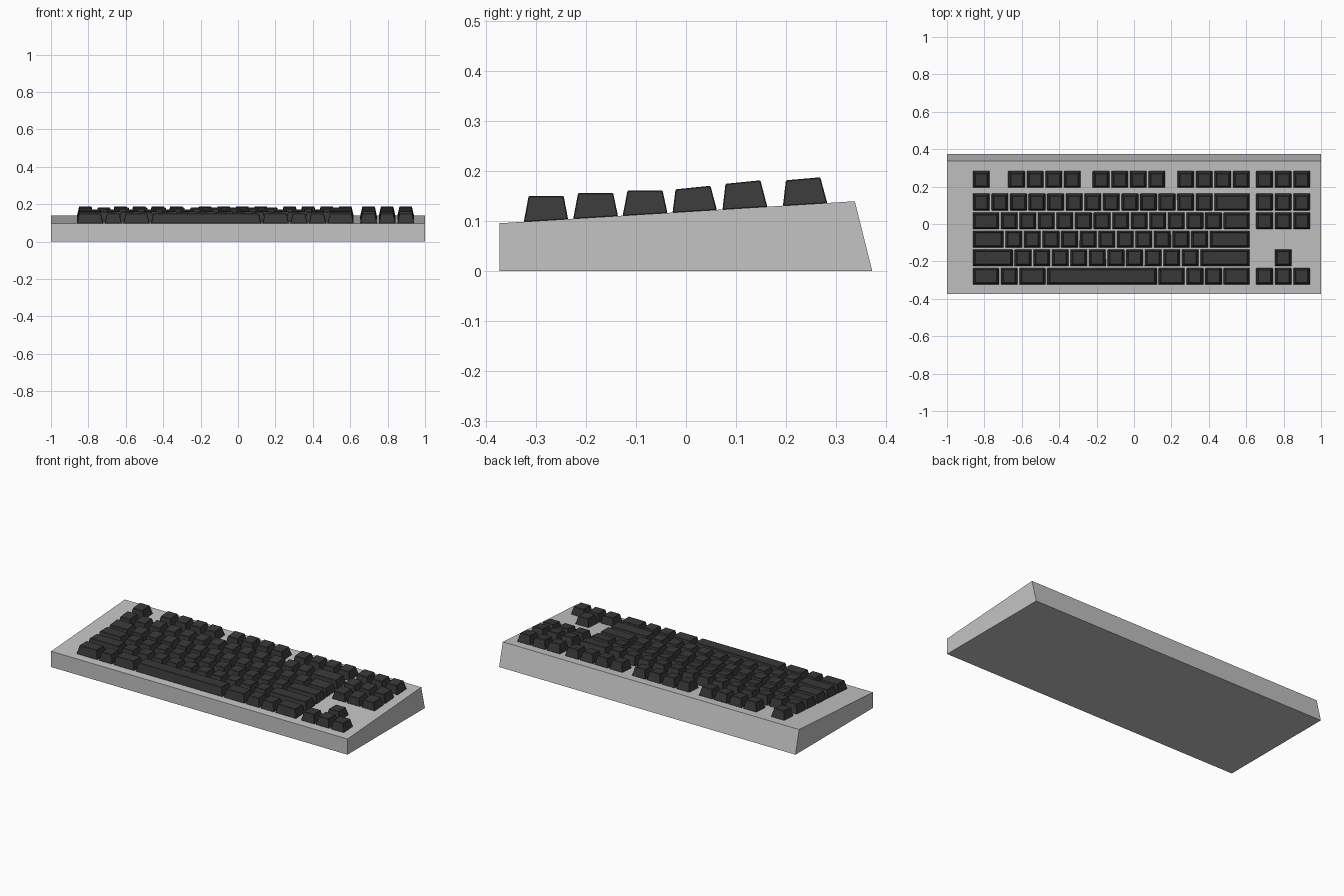
import bpy, bmesh

if "Cube" in bpy.data.objects:
    bpy.data.objects.remove(bpy.data.objects["Cube"])

U = 0.0993          # one key unit
GAP = 0.009         # space between keys
LEFT = -0.866       # left edge of the key field
NAV = 15.25         # navigation cluster start, in units


def material(name, v):
    m = bpy.data.materials.new(name)
    m.diffuse_color = (v, v, v, 1)
    m.use_nodes = True
    m.node_tree.nodes["Principled BSDF"].inputs["Base Color"].default_value = m.diffuse_color
    return m


case_grey = material("case light grey", 0.55)
key_grey = material("key charcoal", 0.04)


def finish(name, bm, mat):
    bmesh.ops.recalc_face_normals(bm, faces=bm.faces)
    me = bpy.data.meshes.new(name)
    bm.to_mesh(me)
    bm.free()
    me.materials.append(mat)
    ob = bpy.data.objects.new(name, me)
    bpy.context.collection.objects.link(ob)
    return ob


def plate_z(y):
    return 0.096 + (y + 0.373) * 0.062


# Wedge case: side profile spanned across x
bm = bmesh.new()
profile = [(-0.373, 0), (0.373, 0), (0.338, 0.14), (-0.373, 0.096)]
ends = [[bm.verts.new((x, y, z)) for y, z in profile] for x in (-1, 1)]
for e in ends:
    bm.faces.new(e)
for i in range(4):
    j = (i + 1) % 4
    bm.faces.new((ends[0][i], ends[0][j], ends[1][j], ends[1][i]))
finish("case", bm, case_grey)


def keycap(bm, start, width, base, top, ztop):
    x0, x1 = LEFT + start * U + GAP / 2, LEFT + (start + width) * U - GAP / 2
    i = 0.012
    lo = [bm.verts.new((x, y, plate_z(y) - 0.001)) for x, y in
          ((x0, base[0]), (x1, base[0]), (x1, base[1]), (x0, base[1]))]
    hi = [bm.verts.new((x, y, z)) for x, y, z in
          ((x0 + i, top[0], ztop[0]), (x1 - i, top[0], ztop[0]),
           (x1 - i, top[1], ztop[1]), (x0 + i, top[1], ztop[1]))]
    bm.faces.new(lo)
    bm.faces.new(hi)
    for a in range(4):
        b = (a + 1) % 4
        bm.faces.new((lo[a], lo[b], hi[b], hi[a]))


def run(start, widths):
    out = []
    for w in widths:
        out.append((start, w))
        start += w
    return out


nav3 = run(NAV, [1] * 3)
f_keys = sum((run(s, [1] * 4) for s in (1.9, 6.45, 11)), [(0, 1)])

# name, keys, base y range, top y range, top z front/back
rows = [
    ("space_row_keys", run(0, [1.5, 1, 1.5, 6, 1.5, 1, 1, 1.5]) + nav3,
     (-0.325, -0.236), (-0.315, -0.245), (0.151, 0.151)),
    ("shift_row_keys", run(0, [2.25] + [1] * 10 + [2.75]) + [(NAV + 1, 1)],
     (-0.226, -0.136), (-0.216, -0.146), (0.157, 0.157)),
    ("home_row_keys", run(0, [1.75] + [1] * 11 + [2.25]),
     (-0.127, -0.037), (-0.117, -0.047), (0.162, 0.162)),
    ("upper_row_keys", run(0, [1.5] + [1] * 12 + [1.5]) + nav3,
     (-0.027, 0.062), (-0.021, 0.049), (0.164, 0.171)),
    ("number_row_keys", run(0, [1] * 13 + [2]) + nav3,
     (0.073, 0.163), (0.079, 0.149), (0.175, 0.182)),
    ("function_row_keys", f_keys + nav3,
     (0.194, 0.283), (0.200, 0.269), (0.182, 0.188)),
]
for name, keys, base, top, ztop in rows:
    bm = bmesh.new()
    for start, width in keys:
        keycap(bm, start, width, base, top, ztop)
    ob = finish(name, bm, key_grey)
    bev = ob.modifiers.new("soft edge", "BEVEL")
    bev.width = 0.002
    bev.segments = 1
